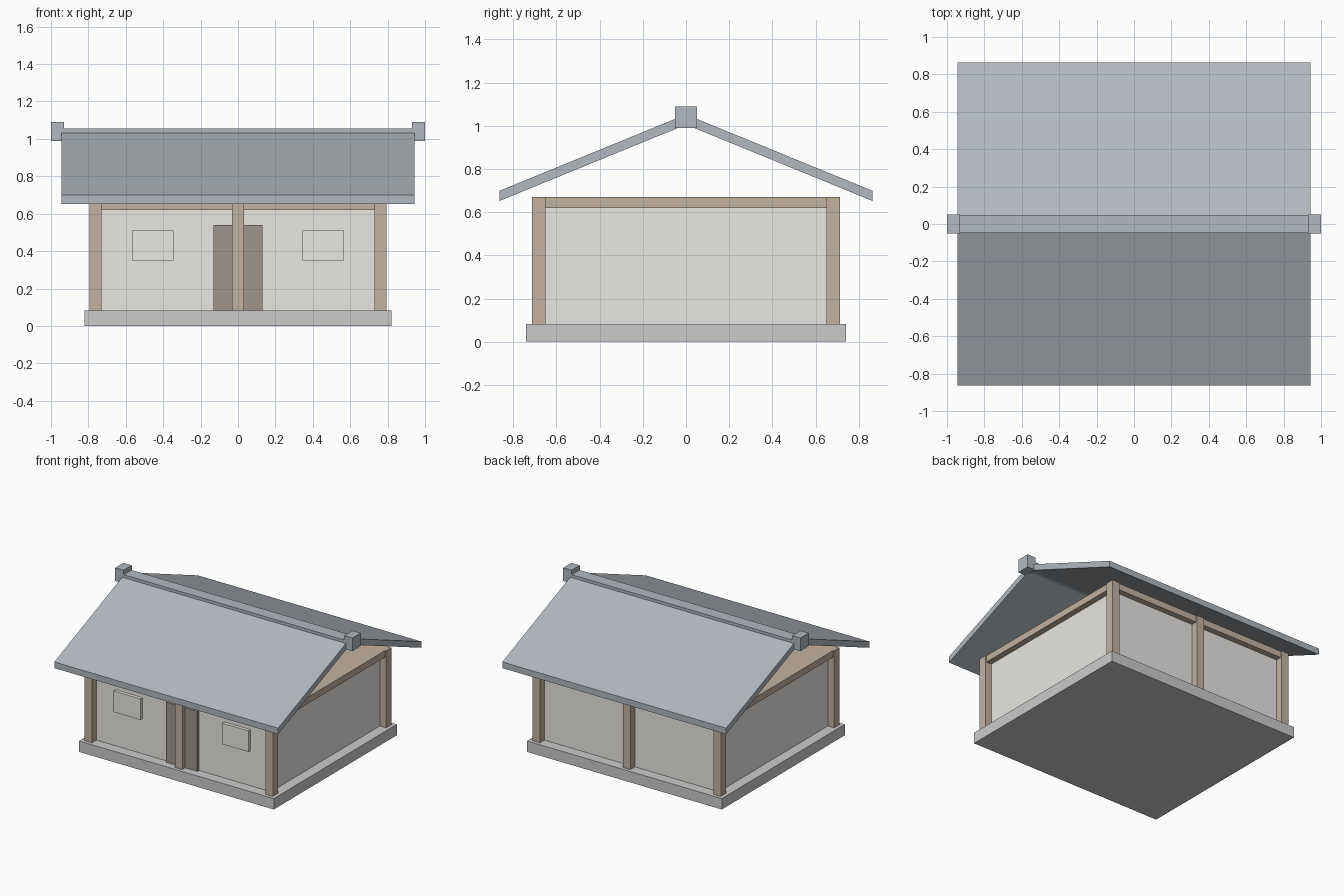
import bpy

if "Cube" in bpy.data.objects:
    bpy.data.objects.remove(bpy.data.objects["Cube"])


def material(name, rgb):
    m = bpy.data.materials.new(name)
    m.diffuse_color = (*rgb, 1)
    m.use_nodes = True
    m.node_tree.nodes["Principled BSDF"].inputs["Base Color"].default_value = m.diffuse_color
    return m


WOOD = material("wood", (0.55, 0.45, 0.35))
PLASTER = material("plaster", (0.82, 0.80, 0.77))
TILE = material("roof_tile", (0.44, 0.48, 0.52))
DARK = material("dark_wood", (0.35, 0.30, 0.26))
PAPER = material("window_paper", (0.83, 0.81, 0.75))


def mesh_object(name, verts, faces, mat):
    me = bpy.data.meshes.new(name)
    me.from_pydata(verts, [], faces)
    ob = bpy.data.objects.new(name, me)
    bpy.context.collection.objects.link(ob)
    if mat:
        me.materials.append(mat)
    return ob


def prism(name, profile, x0, x1, mat=None):
    """Extrude a counter-clockwise (y, z) profile along x."""
    n = len(profile)
    verts = [(x, y, z) for x in (x0, x1) for y, z in profile]
    faces = [tuple(reversed(range(n))), tuple(range(n, 2 * n))]
    faces += [(i, (i + 1) % n, n + (i + 1) % n, n + i) for i in range(n)]
    return mesh_object(name, verts, faces, mat)


def box(name, x, y, z, mat=None):
    """Box from (min, max) ranges."""
    return prism(name, [(y[0], z[0]), (y[1], z[0]), (y[1], z[1]), (y[0], z[1])],
                 x[0], x[1], mat)


# Plinth, walls and the timber plate on top of them
FLOOR, BEAM, TOP = 0.083, 0.62, 0.67
box("stone_base", (-0.82, 0.82), (-0.74, 0.74), (0, FLOOR))
box("walls", (-0.74, 0.74), (-0.66, 0.66), (FLOOR, BEAM), PLASTER)
box("top_plate", (-0.785, 0.785), (-0.705, 0.705), (BEAM, TOP), WOOD)

# Posts: corners and middle of the front and back
for side, sy in (("front", -1), ("back", 1)):
    for pos, cx in (("left", -0.762), ("middle", 0), ("right", 0.762)):
        cy = sy * 0.682
        box(f"{side}_{pos}_post", (cx - 0.031, cx + 0.031),
            (cy - 0.032, cy + 0.032), (FLOOR, TOP), WOOD)

# Door and windows on the front
box("door", (-0.132, 0.132), (-0.68, -0.65), (FLOOR, 0.54), DARK)
for side, s in (("left", -1), ("right", 1)):
    cx = s * 0.456
    box(f"{side}_window", (cx - 0.112, cx + 0.112), (-0.685, -0.65), (0.35, 0.51), PAPER)

# Gable roof as one folded slab with upright eave ends
prism("roof", [(-0.863, 0.652), (0, 1.005), (0.863, 0.652),
               (0.863, 0.699), (0, 1.052), (-0.863, 0.699)], -0.943, 0.943, TILE)

# Ridge strip and end caps
box("ridge", (-0.943, 0.943), (-0.047, 0.047), (1.0, 1.055), TILE)
for side, s in (("left", -1), ("right", 1)):
    cx = s * 0.965
    box(f"{side}_ridge_cap", (cx - 0.035, cx + 0.035), (-0.05, 0.05), (0.99, 1.09), TILE)
